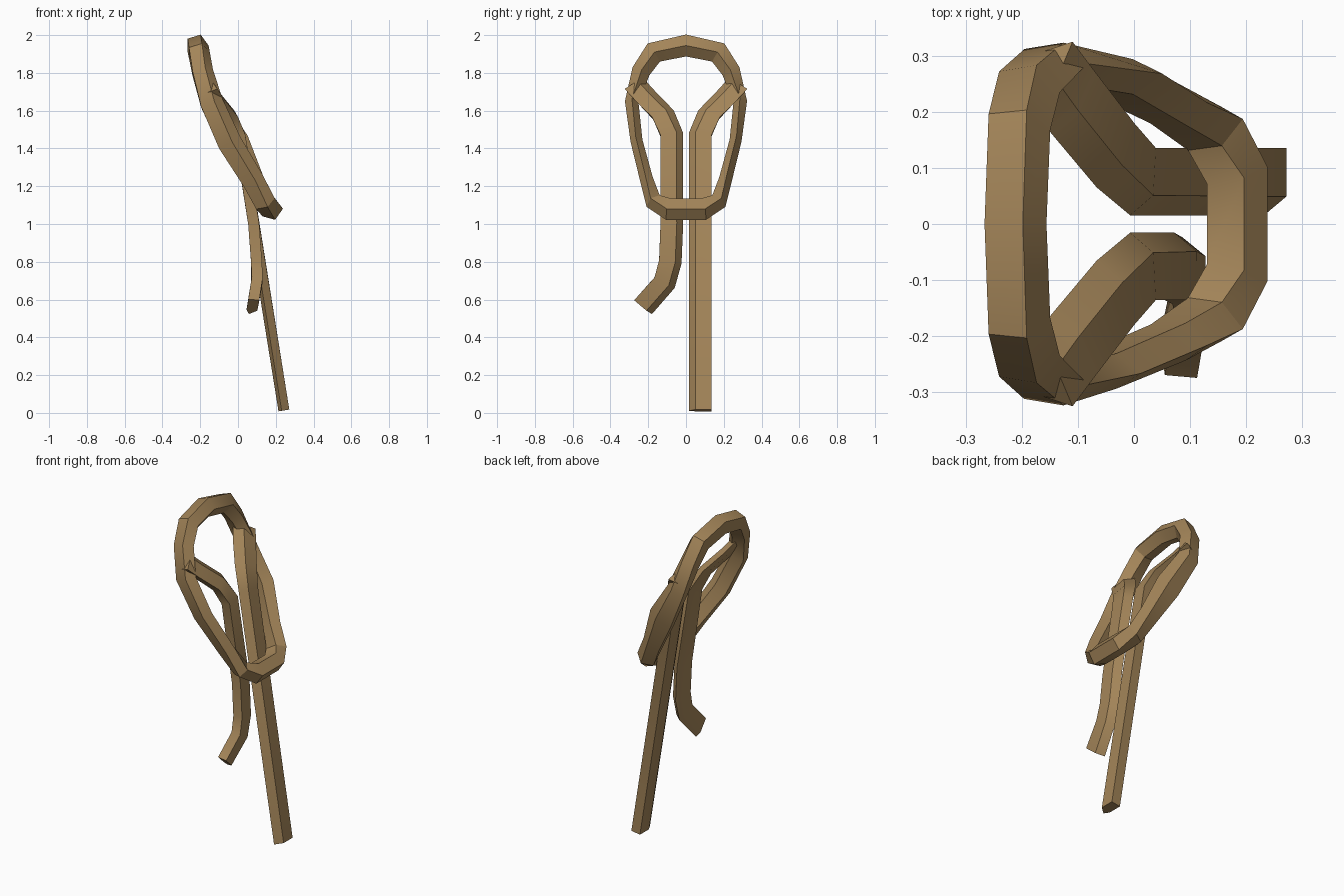
import bpy, bmesh, math
from mathutils import Vector

old = bpy.data.objects.get("Cube")
if old:
    bpy.data.objects.remove(old, do_unlink=True)

COLOUR = (0.37, 0.235, 0.10, 1.0)
mat = bpy.data.materials.new("tan rope")
mat.use_nodes = True
mat.diffuse_color = COLOUR
mat.node_tree.nodes["Principled BSDF"].inputs["Base Color"].default_value = COLOUR


def flatten(v, t):
    """Direction v made square to the path direction t."""
    return (v - t * v.dot(t)).normalized()


def sweep(name, path, section, wide, closed=False):
    """Sweep a section along (point, wide scale, deep scale) stations.
    Section pairs are (wide, deep); deep faces +x, wide is a fixed
    direction, or square to the path when None."""
    bm = bmesh.new()
    n, k = len(path), len(section)
    pts = [Vector(p[0]) for p in path]
    rings = []
    for i, (_, sw, sd) in enumerate(path):
        before = pts[i - 1] if closed or i > 0 else pts[i]
        after = pts[(i + 1) % n] if closed or i < n - 1 else pts[i]
        t = ((after - pts[i]).normalized() + (pts[i] - before).normalized()).normalized()
        deep = flatten(Vector((1, 0, 0)), t)
        w = flatten(wide, t) if wide else t.cross(deep)
        rings.append([bm.verts.new(pts[i] + w * a * sw + deep * b * sd) for a, b in section])
    for i in range(n if closed else n - 1):
        r, s = rings[i], rings[(i + 1) % n]
        for j in range(k):
            bm.faces.new((r[j], r[(j + 1) % k], s[(j + 1) % k], s[j]))
    if not closed:
        bm.faces.new(rings[0])
        bm.faces.new(rings[-1])
    bmesh.ops.recalc_face_normals(bm, faces=bm.faces)
    me = bpy.data.meshes.new(name)
    bm.to_mesh(me)
    bm.free()
    me.materials.append(mat)
    ob = bpy.data.objects.new(name, me)
    bpy.context.collection.objects.link(ob)
    bpy.ops.object.select_all(action='DESELECT')
    ob.select_set(True)
    bpy.context.view_layer.objects.active = ob
    bpy.ops.object.shade_smooth_by_angle(angle=math.radians(30))


# Loop: five-sided cord leaning forward, thinner along its sides
pentagon = [(0.061 * math.sin(i * math.tau / 5), 0.061 * math.cos(i * math.tau / 5))
            for i in range(5)]
half = [((-0.21, 0.172, 1.907), 1.0, 1.0),
        ((-0.192, 0.24, 1.805), 0.85, 1.0),
        ((-0.145, 0.288, 1.64), 0.62, 1.1),
        ((-0.05, 0.26, 1.43), 0.55, 1.15),
        ((0.075, 0.207, 1.23), 0.6, 1.05),
        ((0.14, 0.168, 1.115), 0.8, 1.0),
        ((0.178, 0.09, 1.078), 1.0, 1.0)]
mirrored = [((x, -y, z), w, d) for (x, y, z), w, d in reversed(half)]
# The cord's joint makes a small bulge on one side
half[3] = ((-0.025, 0.26, 1.43), 0.55, 1.4)
top = [((-0.217, 0, 1.945), 1.0, 1.0)]
sweep("loop", top + half + mirrored, pentagon, None, closed=True)

# Strands: flat cord with a ridge along the inner edge
strand = [(-0.062, -0.012), (-0.028, 0.029), (0.058, 0.029), (0.058, -0.029), (-0.028, -0.029)]
start = [(-0.155, 0.27, 1.735), (-0.115, 0.215, 1.675), (-0.04, 0.122, 1.58), (0.008, 0.077, 1.475)]
long_end = [(0.243, 0.077, 0.013)]
short_end = [(0.083, 0.077, 1.0), (0.098, 0.085, 0.8), (0.1, 0.115, 0.69), (0.077, 0.228, 0.562)]

for name, tail, side in (("long_strand", long_end, 1), ("short_strand", short_end, -1)):
    path = [((x, y * side, z), 1, 1) for x, y, z in start + tail]
    sweep(name, path, strand, Vector((0, side, 0)))
